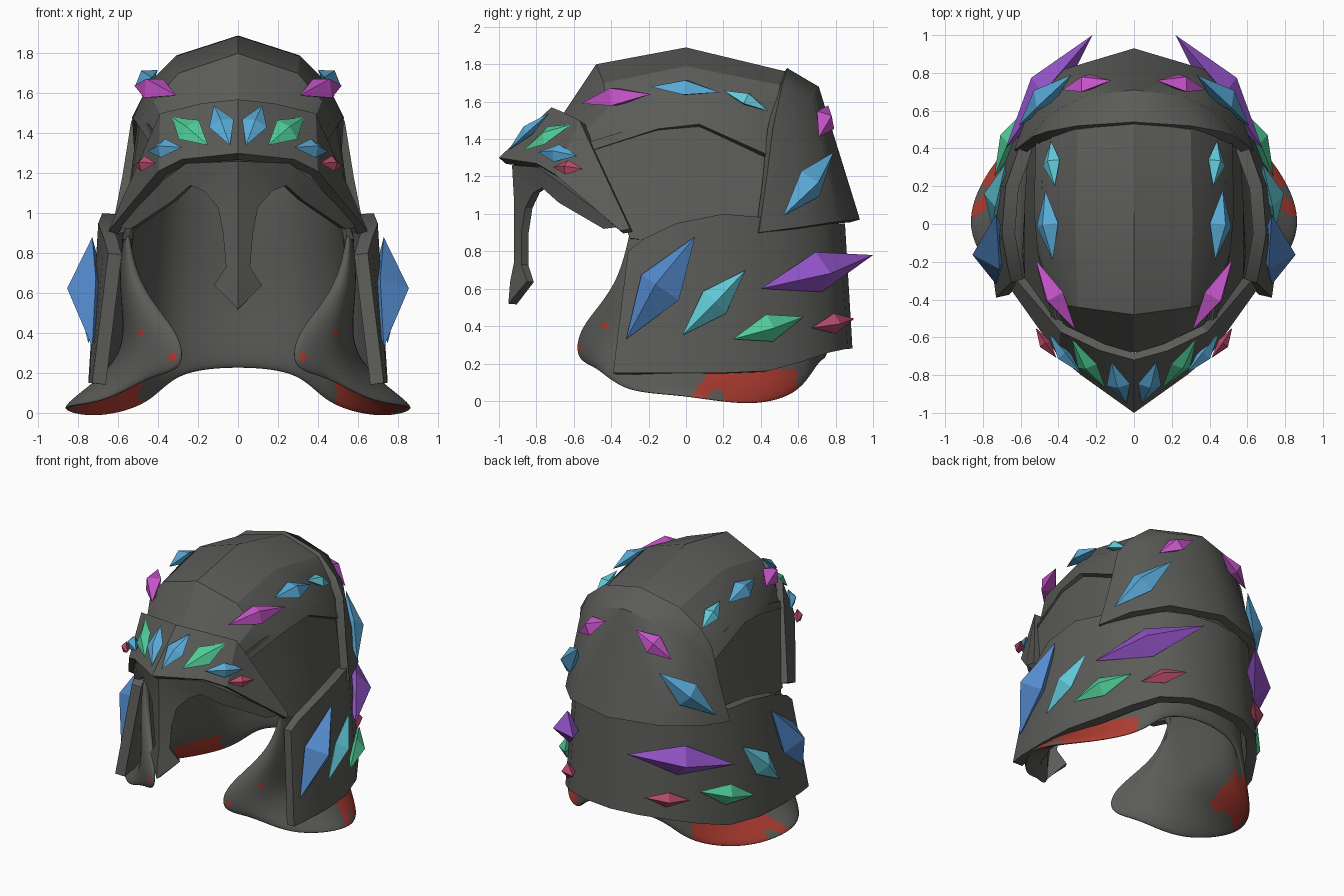
import bpy, bmesh, math
from mathutils import Vector

if "Cube" in bpy.data.objects:
    bpy.data.objects.remove(bpy.data.objects["Cube"])


def material(name, rgb):
    m = bpy.data.materials.new(name)
    m.use_nodes = True
    m.diffuse_color = (*rgb, 1)
    m.node_tree.nodes["Principled BSDF"].inputs["Base Color"].default_value = (*rgb, 1)
    return m


IRON = material("dark iron", (.105, .105, .098))
RED = material("rust red", (.42, .045, .03))
BLUE = material("royal blue", (.09, .26, .62))
SKY = material("sky blue", (.1, .4, .68))
CYAN = material("cyan", (.12, .58, .68))
GREEN = material("green", (.08, .6, .31))
PURPLE = material("purple", (.3, .09, .6))
MAGENTA = material("magenta", (.58, .09, .6))
ROSE = material("rose", (.48, .07, .15))
CORE = Vector((0, .1, .9))


def finish(name, bm, mat, mods=()):
    """Turn a half mesh into a mirrored object with baked modifiers."""
    me = bpy.data.meshes.new(name)
    bm.to_mesh(me)
    bm.free()
    me.materials.append(mat)
    ob = bpy.data.objects.new(name, me)
    bpy.context.collection.objects.link(ob)
    mirror = ob.modifiers.new("Mirror", "MIRROR")
    mirror.use_clip = True
    mirror.merge_threshold = .002
    for kind, settings in mods:
        mod = ob.modifiers.new(kind.title(), kind)
        for key, value in settings.items():
            setattr(mod, key, value)
    bpy.ops.object.select_all(action="DESELECT")
    ob.select_set(True)
    bpy.context.view_layer.objects.active = ob
    bpy.ops.object.convert(target="MESH")
    return ob


def plate(name, columns, thickness, smooth=0, angle=25):
    """Half sheet through columns of points, mirrored and thickened inward."""
    bm = bmesh.new()
    grid = [[bm.verts.new(p) for p in col] for col in columns]
    for a, b in zip(grid, grid[1:]):
        for i in range(len(a) - 1):
            bm.faces.new((a[i], b[i], b[i + 1], a[i + 1]))
    bmesh.ops.remove_doubles(bm, verts=bm.verts, dist=.001)
    bm.normal_update()
    facing = sum((f.calc_center_median() - CORE).dot(f.normal) * f.calc_area() for f in bm.faces)
    if facing < 0:
        bmesh.ops.reverse_faces(bm, faces=bm.faces)
    mods = [("SOLIDIFY", dict(thickness=thickness, offset=-1))]
    if smooth:
        mods.append(("SUBSURF", dict(levels=smooth, render_levels=smooth)))
    ob = finish(name, bm, IRON, mods)
    bpy.ops.object.shade_smooth_by_angle(angle=math.radians(angle))
    return ob


def crystal(name, mat, a, b, width, depth, lift=.015):
    """Pair of long faceted diamonds lying between two tips."""
    a, b = Vector(a), Vector(b)
    mid = (a + b) / 2
    axis = (b - a).normalized()
    out = mid - Vector((0, .1, 1.0 if mid.z > 1.1 else mid.z))
    out = (out - axis * out.dot(axis)).normalized()
    side = axis.cross(out) * width / 2
    rim = mid + out * lift
    bm = bmesh.new()
    ring = [bm.verts.new(p) for p in (a, rim + side, b, rim - side)]
    for peak in (mid + out * depth, mid - out * depth * .6):
        top = bm.verts.new(peak)
        for i in range(4):
            bm.faces.new((ring[i], ring[(i + 1) % 4], top))
    bmesh.ops.recalc_face_normals(bm, faces=bm.faces)
    finish(name, bm, mat)


# Crown: columns run over the head from the brow to the back
plate("crown", [
    [(0, -.68, 1.5), (0, -.48, 1.8), (0, 0, 1.89), (0, .54, 1.76), (0, .68, 1.62)],
    [(.2, -.64, 1.47), (.3, -.44, 1.7), (.31, 0, 1.79), (.3, .5, 1.69), (.26, .64, 1.55)],
    [(.36, -.56, 1.42), (.42, -.42, 1.56), (.44, 0, 1.66), (.43, .48, 1.55), (.4, .58, 1.45)],
    [(.435, -.505, 1.34), (.51, -.15, 1.455), (.53, .07, 1.48), (.52, .45, 1.31), (.5, .54, 1.27)],
], .045)

# Walls of the head below the crown
plate("head_wall", [
    [(0, .68, 1.6), (0, .76, .85)],
    [(.28, .62, 1.53), (.35, .68, .85)],
    [(.47, .45, 1.4), (.56, .42, .85)],
    [(.495, .1, 1.52), (.58, .1, .85)],
    [(.485, -.15, 1.5), (.58, -.12, .85)],
    [(.415, -.515, 1.385), (.58, -.3, .87)],
], .03)

# Upper back plate
plate("back_plate", [
    [(0, .54, 1.78), (0, .71, 1.68), (0, .93, .97)],
    [(.3, .52, 1.71), (.26, .68, 1.62), (.37, .82, .96)],
    [(.46, .49, 1.58), (.45, .58, 1.5), (.55, .62, .93)],
    [(.535, .465, 1.46), (.58, .43, 1.18), (.635, .39, .9)],
], .055, angle=35)

# Neck guard wrapping round the back and sides
plate("neck_guard", [
    [(0, .85, .95), (0, .89, .28)],
    [(.2, .825, .95), (.22, .865, .28)],
    [(.38, .74, .95), (.42, .77, .26)],
    [(.5, .6, .96), (.55, .62, .21)],
    [(.6, .43, .98), (.66, .44, .16)],
    [(.68, .2, 1.0), (.735, .2, .15)],
    [(.7, -.05, .95), (.75, -.05, .15)],
    [(.67, -.22, .87), (.745, -.28, .15)],
    [(.65, -.31, .8), (.73, -.39, .15)],
], .07, angle=40)

# Pointed brow and the arched face guard below it
plate("brow", [
    [(0, -.72, 1.57), (0, -1, 1.3)],
    [(.18, -.67, 1.55), (.28, -.8, 1.27)],
    [(.39, -.57, 1.5), (.4, -.7, 1.21)],
    [(.62, -.3, .92), (.65, -.35, .91)],
], .05)
plate("face_guard", [
    [(0, -.95, .52), (0, -.95, .52)],
    [(0, -.94, .64), (.12, -.85, .64)],
    [(0, -.92, .74), (.06, -.88, .73)],
    [(0, -.92, .9), (.075, -.88, .9)],
    [(0, -.92, 1.08), (.1, -.86, 1.03)],
    [(0, -.93, 1.26), (.17, -.82, 1.11)],
    [(.26, -.79, 1.25), (.24, -.77, 1.14)],
    [(.37, -.68, 1.17), (.33, -.68, 1.06)],
    [(.6, -.36, .93), (.54, -.44, .92)],
], .045)

# Soft liner with cheek pieces and flared lower lobes
liner = plate("liner", [
    [(0, .69, 1.2), (0, .77, .65), (0, .78, .4), (0, .78, .23)],
    [(.28, .62, 1.2), (.33, .71, .65), (.34, .71, .4), (.34, .72, .2)],
    [(.45, .43, 1.2), (.52, .5, .65), (.5, .52, .33), (.46, .63, .03)],
    [(.51, .17, 1.2), (.6, .2, .65), (.53, .27, .28), (.78, .36, -.03)],
    [(.52, -.05, 1.2), (.62, -.05, .65), (.52, -.02, .28), (.97, -.03, .05)],
    [(.55, -.2, 1.05), (.62, -.22, .65), (.54, -.22, .3), (.7, -.35, .05)],
    [(.57, -.29, 1.0), (.57, -.36, .65), (.48, -.5, .36), (.46, -.5, .19)],
    [(.55, -.29, 1.0), (.51, -.34, .64), (.28, -.61, .4), (.28, -.61, .2)],
], .055, smooth=4, angle=60)

# Rusty patches on the lobes and small spots on the cheeks
liner.data.materials.append(RED)
for face in liner.data.polygons:
    x, y, z = face.center
    x = abs(x)
    ripple = math.sin(23 * x + 9 * y) * math.sin(19 * y + 4) + .6 * math.sin(47 * y + 31 * x)
    lobe = z < .17 and math.hypot(x - .66, (y - .32) * .85) + .07 * ripple < .25
    spot = any((Vector((x, y, z)) - Vector(s)).length < .025
               for s in ((.5, -.44, .4), (.33, -.58, .28)))
    face.material_index = int(lobe or spot)

# Crystals
for name, mat, a, b, width, depth in [
    ("crown_crystal_front", MAGENTA, (.31, -.56, 1.59), (.52, -.19, 1.64), .14, .08),
    ("crown_crystal_middle", SKY, (.43, -.19, 1.68), (.47, .18, 1.65), .14, .06),
    ("crown_crystal_rear", CYAN, (.42, .2, 1.66), (.44, .44, 1.55), .11, .05),
    ("brow_crystal_centre", SKY, (.04, -.95, 1.34), (.12, -.73, 1.54), .13, .04),
    ("brow_crystal_inner", GREEN, (.15, -.87, 1.34), (.33, -.61, 1.48), .14, .04),
    ("brow_crystal_outer", SKY, (.28, -.79, 1.33), (.45, -.58, 1.31), .1, .05),
    ("brow_crystal_end", ROSE, (.41, -.71, 1.25), (.52, -.55, 1.24), .08, .04),
    ("neck_crystal_front", BLUE, (.73, -.32, .33), (.73, .05, .88), .25, .13),
    ("neck_crystal_middle", CYAN, (.75, -.02, .35), (.68, .32, .7), .17, .08),
    ("neck_crystal_low", GREEN, (.74, .25, .33), (.55, .63, .45), .15, .07),
    ("neck_crystal_end", ROSE, (.5, .67, .39), (.29, .9, .44), .11, .06),
    ("neck_crystal_rear", PURPLE, (.68, .4, .6), (.22, 1.0, .78), .22, .12),
    ("back_crystal_low", SKY, (.61, .52, .99), (.33, .79, 1.33), .18, .08),
    ("back_crystal_high", MAGENTA, (.12, .76, 1.58), (.38, .71, 1.41), .14, .06),
]:
    crystal(name, mat, a, b, width, depth)
